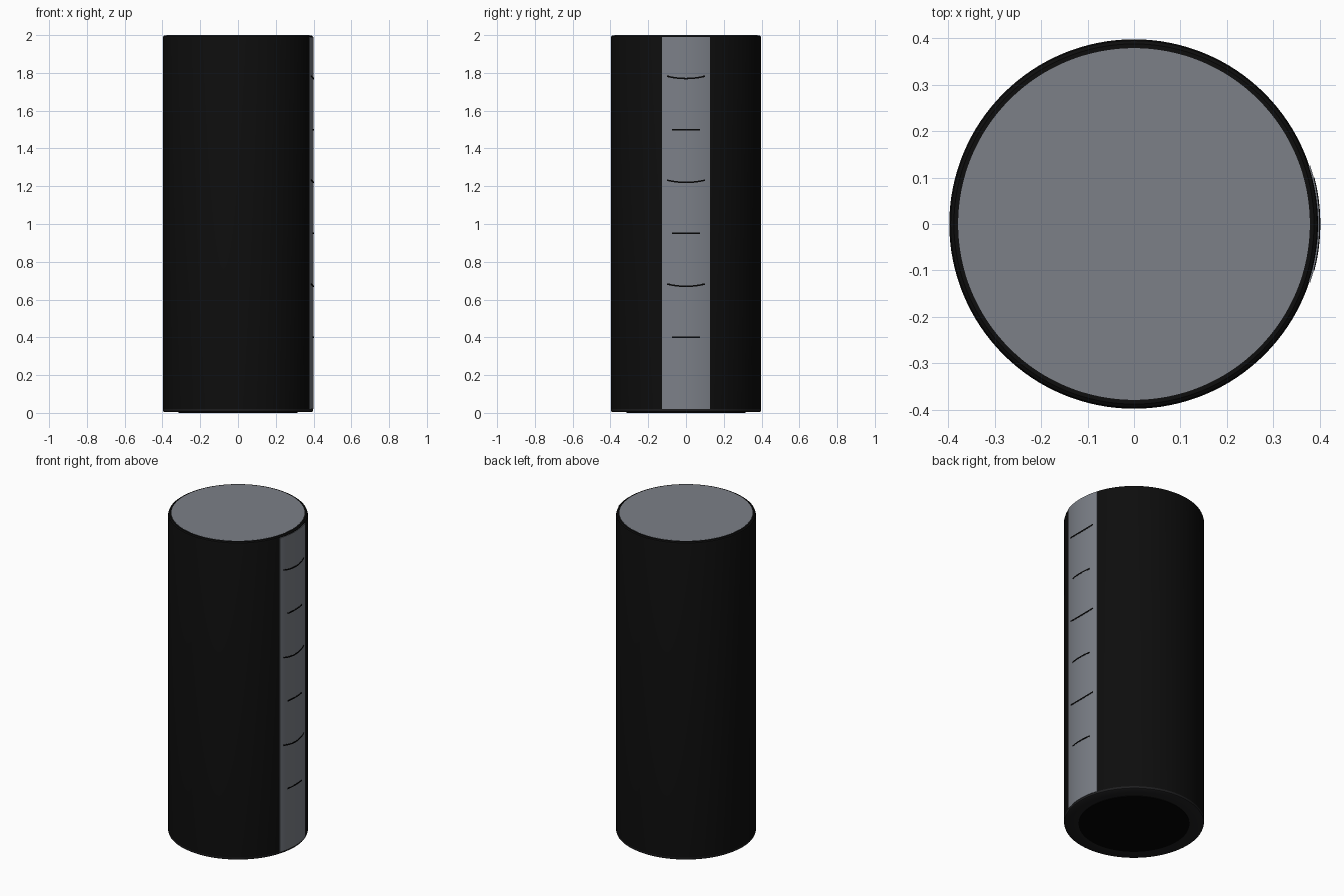
import bpy, bmesh, math

if "Cube" in bpy.data.objects:
    bpy.data.objects.remove(bpy.data.objects["Cube"], do_unlink=True)


def material(name, rgb, rough=0.5):
    m = bpy.data.materials.new(name)
    m.use_nodes = True
    m.diffuse_color = (*rgb, 1)
    bsdf = m.node_tree.nodes["Principled BSDF"]
    bsdf.inputs["Base Color"].default_value = (*rgb, 1)
    bsdf.inputs["Roughness"].default_value = rough
    return m


BLACK = material("black", (0.004, 0.004, 0.004))
CHARCOAL = material("charcoal", (0.013, 0.013, 0.014))
GREY = material("cool_grey", (0.20, 0.215, 0.245))
INK = material("ink_black", (0.001, 0.001, 0.001))


def finish(name, bm, mat):
    bmesh.ops.remove_doubles(bm, verts=bm.verts, dist=1e-5)
    bmesh.ops.recalc_face_normals(bm, faces=bm.faces)
    mesh = bpy.data.meshes.new(name)
    bm.to_mesh(mesh)
    bm.free()
    mesh.materials.append(mat)
    ob = bpy.data.objects.new(name, mesh)
    bpy.context.collection.objects.link(ob)
    bpy.ops.object.select_all(action='DESELECT')
    ob.select_set(True)
    bpy.context.view_layer.objects.active = ob
    bpy.ops.object.shade_smooth_by_angle(angle=math.radians(35))
    return ob


def lathe(name, profile, mat, steps=128):
    """Spin an (r, z) profile around the z axis."""
    bm = bmesh.new()
    vs = [bm.verts.new((r, 0, z)) for r, z in profile]
    es = [bm.edges.new(p) for p in zip(vs, vs[1:])]
    bmesh.ops.spin(bm, geom=vs + es, cent=(0, 0, 0), axis=(0, 0, 1),
                   angle=2 * math.pi, steps=steps, use_merge=True)
    return finish(name, bm, mat)


def curved_plate(name, half_width, r_in, r_out, low, high, mat, steps=24):
    """Plate wrapped on the +x side; low and high give z from t in -1..1."""
    bm = bmesh.new()
    a_max = math.asin(half_width / r_out)
    rings = []
    for i in range(steps + 1):
        t = 2 * i / steps - 1
        c, s = math.cos(a_max * t), math.sin(a_max * t)
        rings.append([bm.verts.new((r * c, r * s, z)) for r, z in
                      ((r_in, low(t)), (r_out, low(t)), (r_out, high(t)), (r_in, high(t)))])
    for a, b in zip(rings, rings[1:]):
        for k in range(4):
            bm.faces.new((a[k], a[(k + 1) % 4], b[(k + 1) % 4], b[k]))
    bm.faces.new(rings[0])
    bm.faces.new(rings[-1])
    return finish(name, bm, mat)


# Main cylinder with a rounded top rim
R = 0.398
lathe("body", [(0, 0.02), (R, 0.02), (R, 1.985), (R - 0.003, 1.994),
               (R - 0.01, 1.999), (0.385, 1.999), (0, 1.999)], BLACK)

# Base ring with a chamfered lower edge, and the dark foot inside it
lathe("base_ring", [(0.31, 0.02), (0.31, 0.004), (R - 0.008, 0.004),
                    (R - 0.002, 0.008), (R, 0.014), (R, 0.02), (0.31, 0.02)], CHARCOAL)
lathe("foot_pad", [(0, 0), (0.315, 0), (0.315, 0.015), (0, 0.015)], INK)

# Flat top panel
lathe("top_panel", [(0, 1.99), (0.379, 1.99), (0.379, 2.0), (0, 2.0)], GREY)

# Vertical gauge strip
curved_plate("gauge_strip", 0.126, 0.392, 0.4, lambda t: 0.02, lambda t: 1.99, GREY)

# Gauge marks: long sagging ones alternate with short straight ones
for i in range(6):
    z = 0.40 + 0.275 * i
    long_mark = i % 2 == 1
    sag = 0.012 if long_mark else 0.0

    def edge(offset, z=z, sag=sag):
        return lambda t: z + sag * (t * t - 0.4) + offset

    curved_plate(f"gauge_mark_{i + 1}", 0.10 if long_mark else 0.073, 0.397, 0.4015,
                 edge(-0.004), edge(0.004), INK)
